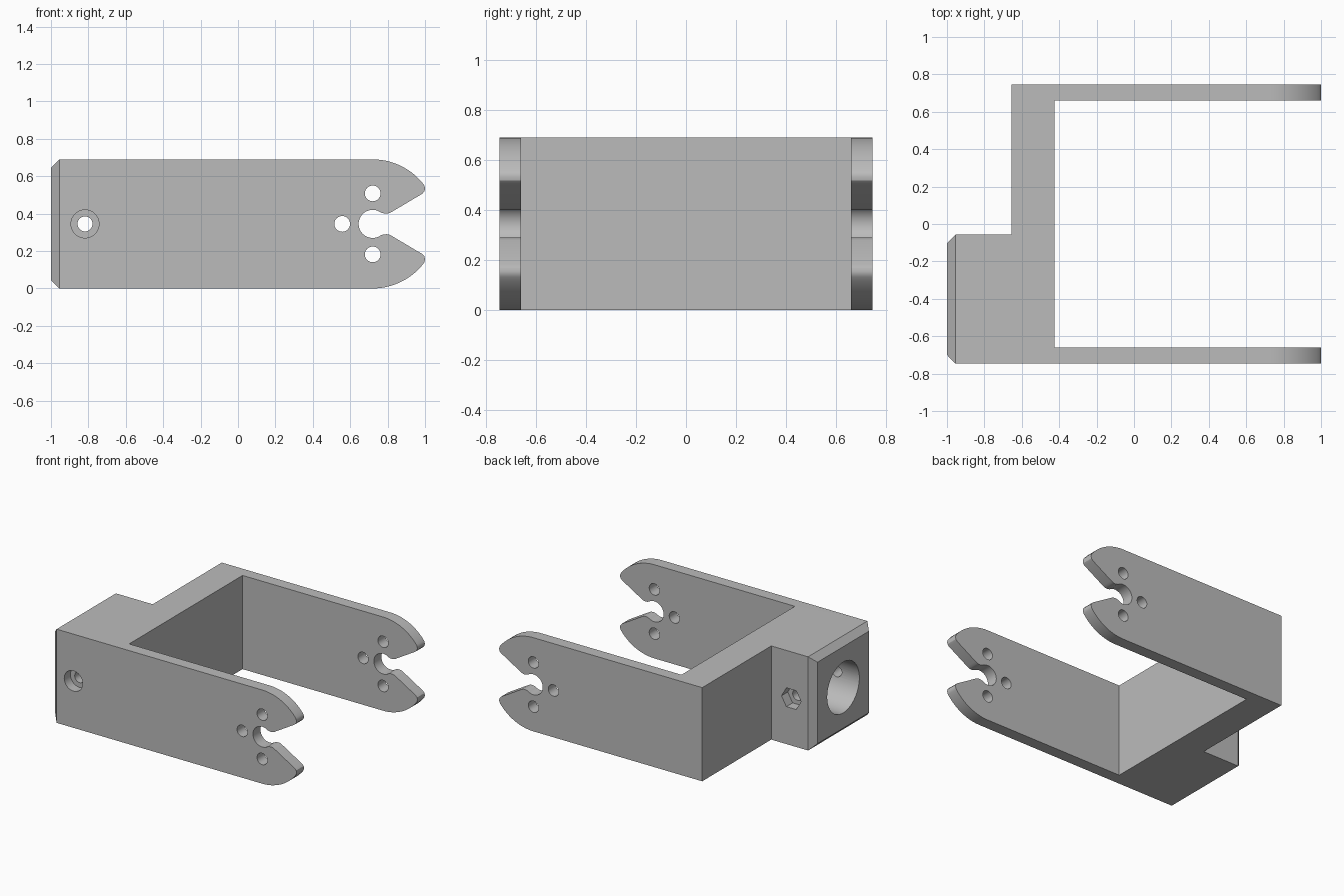
import bpy, bmesh, math
from mathutils import Matrix, Vector

cube = bpy.data.objects.get("Cube")
if cube:
    bpy.data.objects.remove(cube, do_unlink=True)

MID = 0.345      # half height of the bracket
HALF_Y = 0.747   # half width
WALL = 0.66      # inside of the arms
PIVOT_X = 0.72   # centre of the fork ends

grey = bpy.data.materials.new("plain grey")
grey.use_nodes = True
colour = (0.5, 0.5, 0.5, 1)
grey.diffuse_color = colour
grey.node_tree.nodes["Principled BSDF"].inputs["Base Color"].default_value = colour


def prism(name, points, to_3d, direction):
    """Extrude a flat outline into a solid."""
    bm = bmesh.new()
    face = bm.faces.new([bm.verts.new(to_3d(*p)) for p in points])
    ext = bmesh.ops.extrude_face_region(bm, geom=[face])
    bmesh.ops.translate(bm, vec=direction,
                        verts=[g for g in ext["geom"] if isinstance(g, bmesh.types.BMVert)])
    bmesh.ops.recalc_face_normals(bm, faces=bm.faces)
    mesh = bpy.data.meshes.new(name)
    bm.to_mesh(mesh)
    bm.free()
    mesh.materials.append(grey)
    obj = bpy.data.objects.new(name, mesh)
    bpy.context.collection.objects.link(obj)
    return obj


def rod(name, centre, radius, length, axis, sides=48):
    """Round or many-sided cutter along the y or x axis."""
    ring = [(radius * math.cos(2 * math.pi * i / sides),
             radius * math.sin(2 * math.pi * i / sides)) for i in range(sides)]
    c = Vector(centre)
    if axis == "y":
        return prism(name, ring, lambda u, v: c + Vector((u, 0, v)), (0, length, 0))
    return prism(name, ring, lambda u, v: c + Vector((0, u, v)), (length, 0, 0))


def combine(target, tool, operation):
    mod = target.modifiers.new(tool.name, "BOOLEAN")
    mod.operation = operation
    mod.solver = "EXACT"
    mod.object = tool
    bpy.context.view_layer.objects.active = target
    bpy.ops.object.modifier_apply(modifier=mod.name)
    bpy.data.objects.remove(tool, do_unlink=True)


# Plan outline: U-shaped fork with an offset socket block
plan = [(-1, -0.70), (-0.955, -HALF_Y), (1.1, -HALF_Y), (1.1, -WALL),
        (-0.425, -WALL), (-0.425, WALL), (1.1, WALL), (1.1, HALF_Y),
        (-0.655, HALF_Y), (-0.655, -0.057), (-0.955, -0.057), (-1, -0.102)]
bracket = prism("fork_bracket", plan, lambda x, y: (x, y, -0.1), (0, 0, 0.9))

# Side outline: upper half, then mirrored for the lower half
upper = [(-1, 0.30), (-0.955, MID)]
upper += [(PIVOT_X + MID * math.sin(math.radians(a)),
           MID * math.cos(math.radians(a))) for a in range(0, 53, 4)]
upper += [(0.997, 0.203), (1.0, 0.19), (0.997, 0.174), (0.985, 0.161),
          (0.825, 0.066), (0.81, 0.058), (0.795, 0.055), (0.78, 0.056)]
upper += [(PIVOT_X + 0.075 * math.cos(math.radians(a)),
           0.075 * math.sin(math.radians(a))) for a in range(54, 175, 6)]
upper.append((PIVOT_X - 0.075, 0))
lower = [(x, -z) for x, z in reversed(upper[:-1])]
side = prism("side_shape", upper + lower, lambda x, z: (x, -1, z + MID), (0, 2, 0))
combine(bracket, side, "INTERSECT")

# Screw holes around each fork slot, through both arms
for x, z in [(PIVOT_X, 0.163), (PIVOT_X, -0.163), (PIVOT_X - 0.163, 0)]:
    combine(bracket, rod("arm_hole", (x, -1, MID + z), 0.042, 2, "y"), "DIFFERENCE")

# Handle socket in the end of the block
combine(bracket, rod("socket", (-1.1, -0.402, MID), 0.187, 0.55, "x", 64), "DIFFERENCE")

# Cross bolt: through hole, screw head recess, hexagonal nut pocket
BOLT_X = -0.818
combine(bracket, rod("bolt_hole", (BOLT_X, -1, MID), 0.04, 1.2, "y"), "DIFFERENCE")
combine(bracket, rod("head_recess", (BOLT_X, -0.85, MID), 0.075, 0.175, "y"), "DIFFERENCE")
combine(bracket, rod("nut_pocket", (BOLT_X, -0.13, MID), 0.08, 0.2, "y", 6), "DIFFERENCE")

# Smooth the curved walls, keep the edges sharp
bpy.ops.object.select_all(action="DESELECT")
bracket.select_set(True)
bpy.context.view_layer.objects.active = bracket
bpy.ops.object.shade_smooth_by_angle(angle=math.radians(25))
